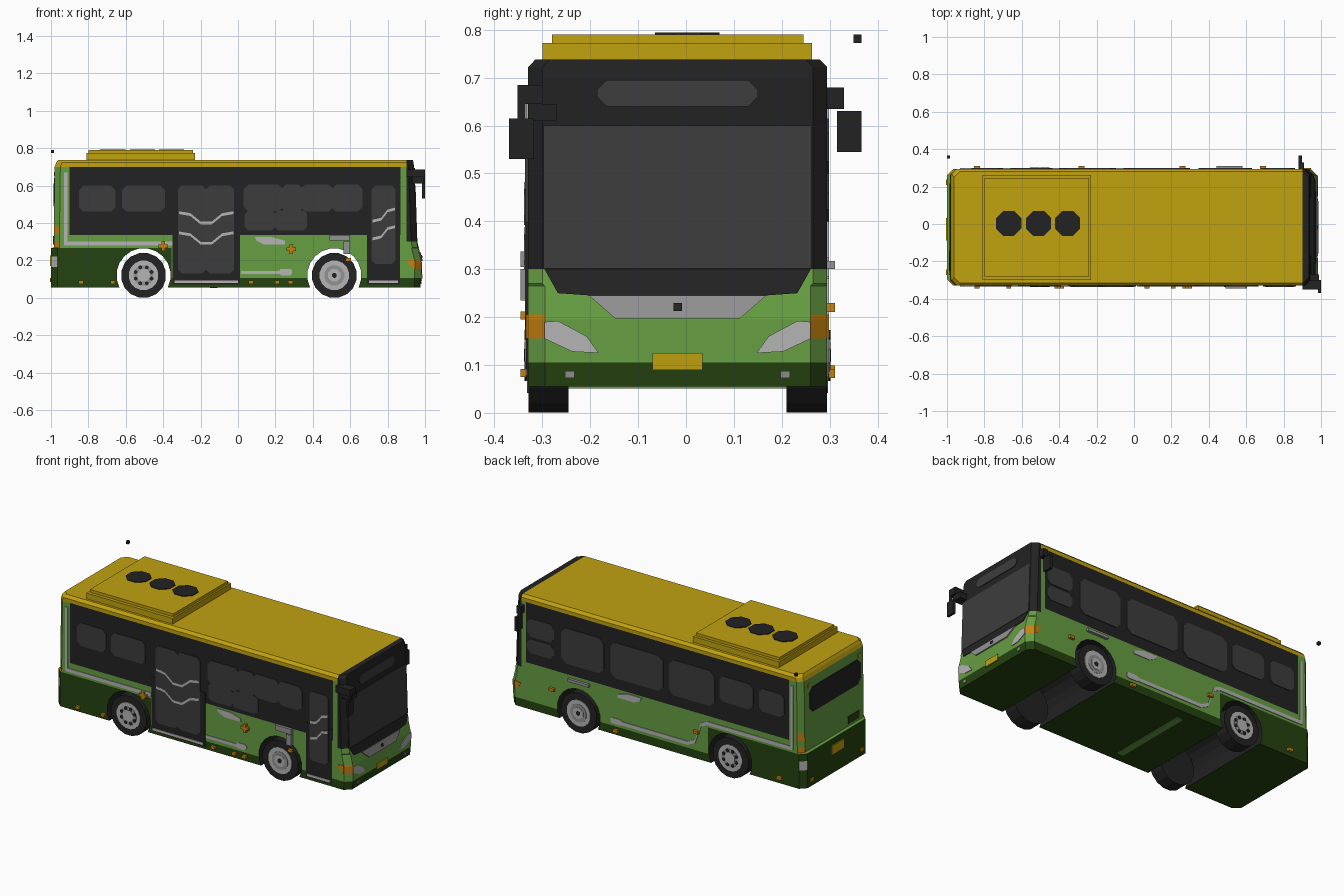
import bpy, bmesh, math
from mathutils import Vector

old = bpy.data.objects.get("Cube")
if old:
    bpy.data.objects.remove(old, do_unlink=True)


def material(name, r, g, b):
    m = bpy.data.materials.new(name)
    m.use_nodes = True
    m.diffuse_color = (r, g, b, 1)
    m.node_tree.nodes["Principled BSDF"].inputs["Base Color"].default_value = (r, g, b, 1)
    return m


GREEN = material("leaf green", .133, .342, .054)
DARK = material("dark green", .018, .055, .005)
YELLOW = material("golden yellow", .53, .36, .005)
BLACK = material("black", .016, .016, .016)
GLASS = material("tinted glass", .045, .045, .045)
GREY = material("mid grey", .29, .29, .29)
SILVER = material("silver", .46, .46, .46)
ORANGE = material("amber", .56, .22, .005)

CY, HW = -.0175, .3125          # body centre line and half width
AXLES, WZ = (-.505, .515), .12  # wheel positions
# body rings: z, rear x, front x, half width, corner chamfer
RINGS = [(.055, -1, .975, HW, .035), (.105, -1, .98, HW, .035), (.195, -1, .98, HW, .035),
         (.245, -1, .968, HW, .035), (.265, -1, .963, HW, .035), (.27, -.985, .962, HW, .03),
         (.30, -.985, .955, HW, .03), (.70, -.98, .942, HW, .03), (.722, -.972, .938, HW, .03),
         (.738, -.962, .935, .297, .03)]


def make(name, bm, *mats):
    bmesh.ops.recalc_face_normals(bm, faces=bm.faces)
    me = bpy.data.meshes.new(name)
    bm.to_mesh(me)
    bm.free()
    for m in mats:
        me.materials.append(m)
    ob = bpy.data.objects.new(name, me)
    bpy.context.collection.objects.link(ob)
    return ob


def prisms(name, polys, push, mat):
    """Extrude each 3D outline by the push vector."""
    bm = bmesh.new()
    for poly in polys:
        f = bm.faces.new([bm.verts.new(p) for p in poly])
        ext = bmesh.ops.extrude_face_region(bm, geom=[f])["geom"]
        bmesh.ops.translate(bm, vec=push, verts=[v for v in ext if isinstance(v, bmesh.types.BMVert)])
    return make(name, bm, mat)


def rect(a0, a1, z0, z1, c=0):
    if not c:
        return [(a0, z0), (a1, z0), (a1, z1), (a0, z1)]
    return [(a0 + c, z0), (a1 - c, z0), (a1, z0 + c), (a1, z1 - c),
            (a1 - c, z1), (a0 + c, z1), (a0, z1 - c), (a0, z0 + c)]


def strip(path, w):
    return [(x, z - w / 2) for x, z in path] + [(x, z + w / 2) for x, z in reversed(path)]


def side(name, s, polys, mat, t=.004):
    """Plates on a long side; s is -1 for right, 1 for left."""
    y = CY + s * HW
    return prisms(name, [[(x, y, z) for x, z in p] for p in polys], (0, s * t, 0), mat)


def end_x(z, col):
    for a, b in zip(RINGS, RINGS[1:]):
        if a[0] <= z <= b[0]:
            return a[col] + (b[col] - a[col]) * (z - a[0]) / (b[0] - a[0])
    return RINGS[0][col]


def end(name, front, polys, mat, t=.004):
    """Plates on the front or rear, following the slope; outlines are (y, z)."""
    col = 2 if front else 1
    return prisms(name, [[(end_x(z, col), CY + y, z) for y, z in p] for p in polys],
                  (t if front else -t, 0, 0), mat)


def box(name, lo, hi, mat):
    x0, y0, z0 = lo
    x1, y1, z1 = hi
    return prisms(name, [[(x0, y0, z0), (x1, y0, z0), (x1, y1, z0), (x0, y1, z0)]], (0, 0, z1 - z0), mat)


def disc(x, z, r, n):
    return [(x + r * math.cos((i + .5) * math.tau / n), z + r * math.sin((i + .5) * math.tau / n))
            for i in range(n)]


# Body shell lofted through the rings
bm = bmesh.new()
loops = []
for z, xr, xf, h, c in RINGS:
    pts = [(xr + c, -h), (xf - c, -h), (xf, -h + c), (xf, h - c),
           (xf - c, h), (xr + c, h), (xr, h - c), (xr, -h + c)]
    loops.append([bm.verts.new((x, y + CY, z)) for x, y in pts])
for a, b in zip(loops, loops[1:]):
    for i in range(8):
        j = (i + 1) % 8
        bm.faces.new((a[i], a[j], b[j], b[i]))
bm.faces.new(loops[0])
bm.faces.new(loops[-1])
body = make("body", bm, GREEN, DARK, YELLOW, BLACK, ORANGE, SILVER)

# Wheel tunnels cut across the full width
cutter = prisms("wheel_tunnel_cutter", [[(x, -.6, z) for x, z in disc(a, WZ, .145, 20)] for a in AXLES],
                (0, 1.2, 0), BLACK)
cutter.hide_render = True
mod = body.modifiers.new("tunnels", 'BOOLEAN')
mod.object, mod.operation, mod.solver = cutter, 'DIFFERENCE', 'EXACT'
bpy.context.view_layer.objects.active = body
bpy.ops.object.modifier_apply(modifier=mod.name)
bpy.data.objects.remove(cutter, do_unlink=True)

# Cut the shell along the colour borders, then colour by rule
bm = bmesh.new()
bm.from_mesh(body.data)
cuts = [((0, 0, z), (0, 0, 1)) for z in (.105, .155, .165, .205, .22, .265, .30, .335, .34, .39, .70)]
cuts += [((x, 0, 0), (1, 0, 0)) for x in (-.90, -.355, .87, .90)]
for co, no in cuts:
    bmesh.ops.bisect_plane(bm, geom=bm.verts[:] + bm.edges[:] + bm.faces[:], plane_co=co, plane_no=no)
bm.normal_update()
for f in bm.faces:
    x, y, z = f.calc_center_median()
    n = f.normal
    corner = abs(n.x) > .3 and abs(n.y) > .3
    k = 0
    if z > .06 and abs(n.y) < .1 and any(math.hypot(x - a, z - WZ) < .147 for a in AXLES):
        k = 3
    elif x > .90 and z > .30:
        k = 3
    elif z > .70:
        k = 2
    elif abs(n.y) > .9 and -.90 < x < .87 and z > .335:
        k = 3
    elif corner and x > .9 and .155 < z < .205:
        k = 4
    elif corner and x < -.9 and (.265 < z < .30 or .34 < z < .39):
        k = 4
    elif corner and x < -.9 and .165 < z < .22:
        k = 5
    elif z < .105 or (x < -.355 and z < .265):
        k = 1
    f.material_index = k
bm.to_mesh(body.data)
bm.free()

# Underbody strip
box("underbody_strip", (-.15, -.27, .051), (-.11, .23, .056), GREEN)

# Roof pod with three fans
box("roof_pod_base", (-.81, -.30, .73), (-.23, .263, .773), YELLOW)
box("roof_pod_top", (-.80, -.28, .77), (-.24, .245, .79), YELLOW)
prisms("roof_fans", [[(x, y, .789) for x, y in disc(a, .003, .073, 8)] for a in (-.67, -.51, -.355)],
       (0, 0, .005), BLACK)
box("rear_antenna", (-1, .35, .773), (-.985, .367, .79), BLACK)

# Right side: doors, windows, handrails
side("right_doors", -1, [rect(-.35, .012, .07, .40), rect(.69, .865, .07, .40)], BLACK, .003)
side("right_windows", -1, [rect(-.85, -.655, .46, .60, .025), rect(-.62, -.39, .46, .60, .025),
     rect(.03, .24, .46, .605, .025), rect(.235, .345, .46, .605, .02), rect(.34, .505, .46, .605, .02),
     rect(.50, .665, .46, .605, .025), rect(.035, .20, .36, .467, .02), rect(.195, .37, .36, .467, .02)], GLASS)
side("right_door_glass", -1, [rect(-.32, -.17, .13, .60, .02), rect(-.172, -.022, .13, .60, .02),
     rect(.715, .842, .18, .60, .02)], GLASS, .006)
rails = [strip([(-.315, z + .055), (-.255, z + .045), (-.20, z), (-.14, z), (-.085, z + .045), (-.025, z + .055)], .015)
         for z in (.40, .292)]
rails += [strip([(.72, z), (.765, z + .01), (.80, z + .055), (.84, z + .065)], .015) for z in (.41, .315)]
side("door_handrails", -1, rails, SILVER, .008)
side("door_sills", -1, [rect(-.34, 0, .078, .092), rect(.70, .855, .078, .092)], SILVER, .006)
side("right_trim", -1, [rect(-.93, -.912, .28, .67), strip([(-.912, .29), (-.35, .29)], .022),
     strip([(.015, .135), (.25, .135)], .018), rect(.22, .29, .12, .155, .01)], SILVER)
side("right_badge", -1, [[(.09, .325), (.10, .305), (.14, .285), (.25, .285), (.25, .305), (.18, .325)]], SILVER)
side("right_vent", -1, [rect(.49, .60, .305, .337), rect(.565, .60, .235, .30)], GREY, .016)
side("right_crosses", -1, [rect(x - .025, x + .025, z - .009, z + .009) for x, z in ((-.40, .275), (.285, .26))]
     + [rect(x - .009, x + .009, z - .025, z + .025) for x, z in ((-.40, .275), (.285, .26))], ORANGE, .016)
side("right_markers", -1, [rect(x - .013, x + .013, .075, .092) for x in (-.84, -.67, .07, .21, .28)]
     + [rect(.575, .605, .195, .212)], ORANGE, .016)

# Left side: windows and trim
side("left_windows", 1, [rect(.68, .86, .50, .61, .025), rect(.68, .86, .40, .485, .025),
     rect(.345, .63, .40, .615, .03), rect(-.055, .30, .40, .615, .03), rect(-.40, -.095, .40, .615, .03),
     rect(-.66, -.435, .45, .605, .025), rect(-.87, -.70, .46, .60, .025)], GLASS)
side("left_trim", 1, [rect(-.93, -.912, .28, .67),
     strip([(-.912, .29), (-.35, .29), (-.31, .27), (-.27, .16), (-.22, .135), (.25, .135)], .022),
     rect(.22, .30, .12, .155, .01)], SILVER)
side("left_badge", 1, [[(.09, .325), (.10, .305), (.14, .285), (.25, .285), (.25, .305), (.18, .325)]], SILVER)
side("left_vent", 1, [rect(.44, .58, .30, .317)], GREY, .016)
side("left_markers", 1, [rect(x - .016, x + .016, z - .009, z + .009)
     for x, z in ((-.84, .09), (-.28, .22), (.26, .082), (.69, .22))], ORANGE, .016)

# Front end
end("windshield", True, [rect(-.28, .28, .302, .60)], GLASS)
end("destination_display", True, [rect(-.168, .168, .64, .695, .02)], GLASS)
end("windshield_lower_mask", True, [[(-.278, .30), (-.25, .25), (-.18, .245), (.18, .245), (.25, .25), (.278, .30)]], BLACK)
end("grille_panel", True, [[(-.185, .245), (-.13, .197), (.13, .197), (.185, .245)]], GREY, .008)
end("front_sensor", True, [rect(-.009, .009, .213, .229)], BLACK, .012)
lamp = [(.278, .19), (.25, .192), (.19, .16), (.165, .125), (.22, .128), (.278, .155)]
end("headlights", True, [[(s * y, z) for y, z in lamp] for s in (-1, 1)], SILVER)
end("front_plate", True, [rect(-.052, .052, .09, .125)], YELLOW, .006)
end("fog_lamps", True, [rect(s * .225 - .01, s * .225 + .01, .073, .088) for s in (-1, 1)], GREY)
for s, n in ((-1, "right"), (1, "left")):
    side(n + "_turn_signal", s, [[(.90, .20), (.945, .205), (.945, .155), (.92, .17)]], ORANGE)

# Rear end
end("rear_window", False, [rect(-.255, .235, .49, .64, .03)], BLACK)
end("rear_upper_lamps", False, [rect(s * .24 - .012, s * .24 + .012, .65, .672) for s in (-1, 1)], ORANGE)
end("rear_lower_lamps", False, [rect(s * .24 - .015, s * .24 + .015, .085, .105) for s in (-1, 1)], ORANGE)
end("rear_grille", False, [rect(-.235, -.13, .285, .33)], DARK)
end("rear_plate", False, [rect(-.07, .05, .17, .225)], YELLOW, .006)

# Mirrors
box("right_mirror", (.985, -.37, .53), (1.0, -.317, .615), BLACK)
box("right_mirror_stem", (.988, -.352, .61), (1.0, -.335, .685), BLACK)
box("right_mirror_arm", (.90, -.35, .645), (1.0, -.30, .685), BLACK)
box("right_mirror_bracket", (.93, -.33, .61), (.99, -.27, .645), BLACK)
box("left_mirror", (.88, .315, .545), (.897, .367, .63), BLACK)
box("left_mirror_arm", (.88, .285, .635), (.91, .33, .68), BLACK)

# Wheels: tyre, rim, inner ring and hub, with holes on the rear pair
for a, end_name in zip(AXLES, ("rear", "front")):
    for s, n in ((-1, "right"), (1, "left")):
        def wheel_part(part, polys, y0, t, mat):
            prisms(f"{n}_{end_name}_{part}", [[(x, CY + s * y0, z) for x, z in p] for p in polys], (0, s * t, 0), mat)
        wheel_part("tyre", [disc(a, WZ, .121, 16)], HW - .085, .084, BLACK)
        wheel_part("rim", [disc(a, WZ, .08, 16)], HW - .01, .012, SILVER)
        wheel_part("rim_ring", [disc(a, WZ, .055, 12)], HW, .004, GREY)
        wheel_part("hub", [disc(a, WZ, .036, 8)], HW, .006, SILVER)
        if end_name == "rear":
            wheel_part("holes", [disc(x, z, .011, 6) for x, z in disc(a, WZ, .046, 8)], HW, .007, BLACK)
        else:
            wheel_part("hub_cap", [disc(a, WZ, .014, 8)], HW, .008, BLACK)
